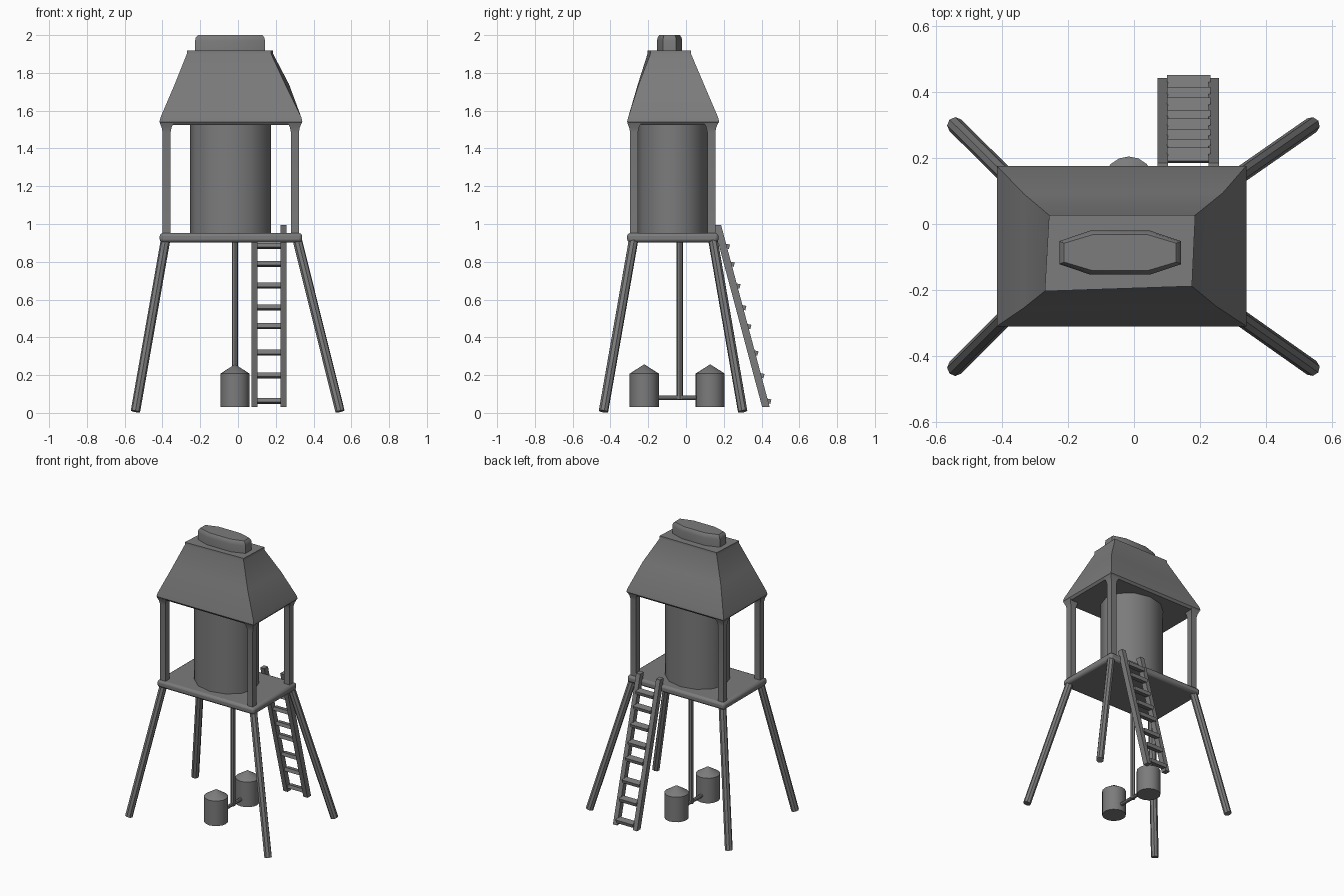
import bpy, bmesh, math
from mathutils import Vector

if "Cube" in bpy.data.objects:
    bpy.data.objects.remove(bpy.data.objects["Cube"], do_unlink=True)

grey = bpy.data.materials.new("weathered grey")
grey.use_nodes = True
grey.diffuse_color = (0.2, 0.2, 0.2, 1)
grey.node_tree.nodes["Principled BSDF"].inputs["Base Color"].default_value = (0.2, 0.2, 0.2, 1)


def loft(name, rings):
    """Skin a stack of equal-length closed rings and cap both ends."""
    bm = bmesh.new()
    loops = [[bm.verts.new(p) for p in ring] for ring in rings]
    n = len(loops[0])
    for a, b in zip(loops, loops[1:]):
        for i in range(n):
            j = (i + 1) % n
            bm.faces.new((a[i], a[j], b[j], b[i]))
    bm.faces.new(loops[0][::-1])
    bm.faces.new(loops[-1])
    bmesh.ops.recalc_face_normals(bm, faces=bm.faces)
    mesh = bpy.data.meshes.new(name)
    bm.to_mesh(mesh)
    bm.free()
    mesh.materials.append(grey)
    obj = bpy.data.objects.new(name, mesh)
    bpy.context.collection.objects.link(obj)
    bpy.ops.object.select_all(action='DESELECT')
    obj.select_set(True)
    bpy.context.view_layer.objects.active = obj
    bpy.ops.object.shade_smooth_by_angle(angle=math.radians(40))
    return obj


def rect(x0, x1, y0, y1, z):
    return [(x0, y0, z), (x1, y0, z), (x1, y1, z), (x0, y1, z)]


def ellipse(x, y, z, rx, ry, n=12):
    turns = [2 * math.pi * i / n for i in range(n)]
    return [(x + rx * math.cos(t), y + ry * math.sin(t), z) for t in turns]


def rod(name, start, end, radius, n=8):
    a, b = Vector(start), Vector(end)
    turn = (b - a).to_track_quat('Z', 'Y')
    circle = [turn @ Vector(p) for p in ellipse(0, 0, 0, radius, radius, n)]
    return loft(name, [[c + end_point for c in circle] for end_point in (a, b)])


def bevel(obj, width, segments=2):
    mod = obj.modifiers.new("rounded edges", 'BEVEL')
    mod.width, mod.segments = width, segments


# Platform deck
deck = loft("platform", [rect(-0.415, 0.34, -0.312, 0.172, z) for z in (0.903, 0.952)])
bevel(deck, 0.016)

# Main tank
loft("main_tank", [ellipse(-0.04, -0.07, z, 0.215, 0.187) for z in (0.94, 1.54)])

# Roof with a rounded brim, uneven hips and a small flat top
top = [(-0.271, -0.204), (0.176, -0.189), (0.186, 0.027), (-0.258, 0.027)]
middle = [(-0.335, -0.255), (0.25, -0.25), (0.27, 0.095), (-0.335, 0.092)]
loft("roof", [
    rect(-0.402, 0.328, -0.3, 0.163, 1.525),
    rect(-0.416, 0.341, -0.312, 0.176, 1.54),
    rect(-0.41, 0.335, -0.306, 0.17, 1.565),
    [(x, y, 1.74) for x, y in middle],
    [(x, y, 1.9) for x, y in top],
    [(x, y, 1.918) for x, y in top],
])

# Elongated cap on the roof
def cap_ring(scale_x, scale_y, z):
    outline = [(0.185, 0.035), (0.09, 0.067), (-0.09, 0.067), (-0.185, 0.035),
               (-0.185, -0.035), (-0.09, -0.067), (0.09, -0.067), (0.185, -0.035)]
    return [(-0.042 + x * scale_x, -0.087 + y * scale_y, z) for x, y in outline]

loft("roof_cap", [cap_ring(1, 1, 1.91), cap_ring(1, 1, 1.97),
                  cap_ring(0.98, 0.94, 1.988), cap_ring(0.92, 0.82, 2.0)])

# Corner posts flaring into the roof, and splayed legs below the deck
for side, px, foot_x, hip_x in (("right", -0.378, -0.543, -0.383), ("left", 0.301, 0.54, 0.313)):
    for end, py, foot_y, hip_y in (("front", -0.275, -0.437, -0.277), ("back", 0.134, 0.3, 0.142)):
        loft(f"{end}_{side}_post",
             [rect(px - h, px + h, py - h, py + h, z)
              for h, z in ((0.021, 0.94), (0.021, 1.485), (0.026, 1.51), (0.036, 1.535))])
        rod(f"{end}_{side}_leg", (foot_x, foot_y, 0.008), (hip_x, hip_y, 0.92), 0.025)

# Feed pipes and the two small ground tanks
rod("down_pipe", (-0.017, -0.033, 0.07), (-0.017, -0.033, 0.92), 0.016)
rod("ground_pipe", (-0.017, -0.18, 0.08), (-0.017, 0.09, 0.08), 0.012)
for end, y in (("front", -0.221), ("back", 0.128)):
    loft(f"{end}_ground_tank", [ellipse(-0.016, y, z, r, r, 16)
                                for z, r in ((0.032, 0.077), (0.208, 0.077), (0.256, 0.002))])

# Ladder leaning on the back edge of the deck
def lean(z):
    return 0.167 + (0.99 - z) * 0.267

for side, x in (("right", 0.087), ("left", 0.242)):
    loft(f"{side}_ladder_rail",
         [rect(x - 0.016, x + 0.016, lean(z) - 0.02, lean(z) + 0.02, z) for z in (0.03, 0.995)])
for i, z in enumerate((0.065, 0.2, 0.32, 0.46, 0.56, 0.675, 0.79, 0.885)):
    y = lean(z) + 0.012
    loft(f"ladder_rung_{i + 1}",
         [[(x, y - 0.022, z - 0.008), (x, y + 0.02, z - 0.017),
           (x, y + 0.026, z + 0.006), (x, y - 0.016, z + 0.015)] for x in (0.1, 0.232)])
